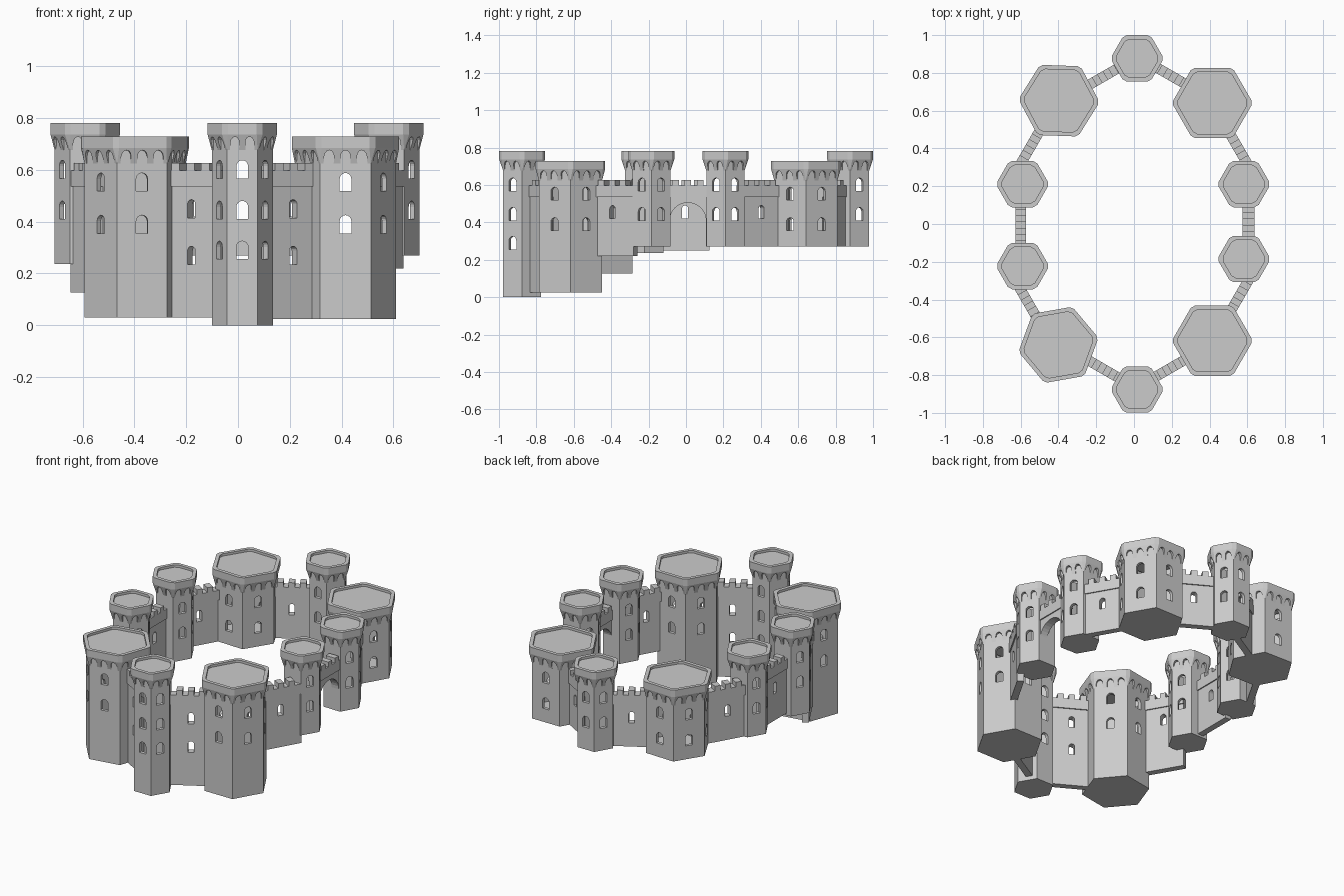
import bpy, bmesh
from math import sin, cos, pi, radians, tan
from mathutils import Vector, Matrix, Euler

if "Cube" in bpy.data.objects:
    bpy.data.objects.remove(bpy.data.objects["Cube"])

# walls: name, x, y, heading, length, base height, window mid-heights
WALLS = [
    ("front_left_wall", -0.17, -0.763, 150, 0.26, 0.03, (0.27, 0.45)),
    ("front_right_wall", 0.203, -0.757, 30, 0.26, 0.025, (0.27, 0.45)),
    ("right_front_wall", 0.557, -0.383, 60, 0.26, 0.22, (0.455,)),
    ("left_front_wall", -0.567, -0.405, 120, 0.25, 0.127, (0.455,)),
    ("right_back_wall", 0.557, 0.393, 120, 0.25, 0.27, (0.455,)),
    ("left_back_wall", -0.557, 0.393, 60, 0.25, 0.27, (0.455,)),
    ("back_left_wall", -0.166, 0.778, 30, 0.26, 0.27, (0.455,)),
    ("back_right_wall", 0.208, 0.778, 150, 0.26, 0.27, (0.455,)),
    ("left_middle_wall", -0.60, -0.005, 90, 0.26, 0.25, (0.455,)),
    ("gate_wall", 0.606, 0.01, 90, 0.26, 0.27, None),
]
LOW, MID, HIGH = 0.29, 0.445, 0.602
# towers: name, x, y, base height, large?, turn
TOWERS = [
    ("front_tower", 0.0165, -0.876, 0.0, False, 0),
    ("back_tower", 0.0165, 0.877, 0.27, False, 0),
    ("left_front_tower", -0.59, -0.223, 0.237, False, 0),
    ("right_front_tower", 0.582, -0.185, 0.27, False, 0),
    ("left_back_tower", -0.59, 0.211, 0.27, False, 0),
    ("right_back_tower", 0.582, 0.211, 0.27, False, 0),
    ("front_left_great_tower", -0.40, -0.64, 0.03, True, 10),
    ("front_right_great_tower", 0.415, -0.618, 0.024, True, 0),
    ("back_left_great_tower", -0.397, 0.653, 0.27, True, -2),
    ("back_right_great_tower", 0.415, 0.641, 0.27, True, 0),
]


def frame(cx, cy, ang):
    """Map (u along, z up, d outward) on a vertical face with normal angle ang."""
    return lambda u, z, d: Vector((cx + cos(ang) * d - sin(ang) * u,
                                   cy + sin(ang) * d + cos(ang) * u, z))


def face(bm, pts):
    return bm.faces.new([bm.verts.new(p) for p in pts])


def arch(u, w, spring, rise, n=8):
    """Arch points from left to right."""
    return [(u - w * cos(pi * i / n), spring + rise * sin(pi * i / n)) for i in range(n + 1)]


def finish(bm, name):
    bmesh.ops.remove_doubles(bm, verts=bm.verts, dist=0.0002)
    me = bpy.data.meshes.new(name)
    bm.to_mesh(me)
    bm.free()
    bpy.context.collection.objects.link(bpy.data.objects.new(name, me))


def panel(bm, P, d, half, z0, z1, mids, w, depth, h=0.07):
    """Flat panel with one column of arched window openings and their reveals."""
    def flat(pts):
        face(bm, [P(u, z, d) for u, z in pts])
    if not mids:
        flat([(-half, z0), (half, z0), (half, z1), (-half, z1)])
        return
    flat([(-half, z0), (-w, z0), (-w, z1), (-half, z1)])
    flat([(w, z0), (half, z0), (half, z1), (w, z1)])
    lower = [(-w, z0), (w, z0)]
    for m in mids:
        sill = m - h / 2
        flat(lower + [(w, sill), (-w, sill)])
        lower = arch(0, w, m + h / 2 - w, w)
        loop = [(-w, sill), (w, sill)] + lower[::-1]
        for a, b in zip(loop, loop[1:] + loop[:1]):
            face(bm, [P(*a, d), P(*b, d), P(*b, d - depth), P(*a, d - depth)])
    flat(lower + [(w, z1), (-w, z1)])


def wall_hits(p):
    """True where a curtain wall meets point p."""
    for _, x, y, ang, length, *_ in WALLS:
        t = Vector((cos(radians(ang)), sin(radians(ang))))
        r = p - Vector((x, y))
        if abs(r.dot(t)) < length / 2 + 0.03 and abs(r.cross(t)) < 0.05:
            return True
    return False


def tower(name, cx, cy, base, large, turn):
    bm = bmesh.new()
    a, over, top, n = (0.169, 0.017, 0.728, 3) if large else (0.102, 0.0205, 0.78, 2)
    zb, zs, rim, cut = top - 0.104, top - 0.043, 0.022, 0.015
    mids = (0.39, 0.553) if large else (MID, HIGH)
    if name == "front_tower":
        mids = (LOW,) + mids
    k = tan(pi / 6)
    off = lambda z: over * min(1, (z - zb) / (zs - zb))
    hw = lambda d: (a + d) * k - cut * d / over
    base_ring, rings = [], {"floor": []}
    for i in range(6):
        ang = radians(30 + 60 * i + turn)
        P = frame(cx, cy, ang)
        Q = frame(cx, cy, ang + pi / 3)
        blocked = wall_hits(P(0, 0, a).xy)
        # shaft side
        panel(bm, P, a, a * k, base, zs, () if blocked else mids, 0.0225, 0.02)
        base_ring.append(P(a * k, base, a))
        # sloping corbel arcade
        C = lambda t, z: P(t * hw(off(z)), z, a + off(z))
        outline = [(-1, zb)]
        w = 0.6 / n
        for j in range(n):
            u = -1 + (2 * j + 1) / n
            niche = [(u - w, zb)] + arch(u, w, zb + 0.028, 0.024, 6) + [(u + w, zb)]
            outline += niche
            for p, q in zip(niche, niche[1:]):
                inner = [P(t * hw(off(z)), z, a) for t, z in (p, q)]
                face(bm, [C(*q), C(*p), inner[0], inner[1]])
        outline += [(1, zb), (1, zs), (-1, zs)]
        face(bm, [C(*p) for p in outline])
        # parapet band, rim and recessed roof edge
        D, h, g = a + over, hw(over), hw(over) - rim * k
        zr = top - 0.015
        face(bm, [P(-h, zs, D), P(h, zs, D), P(h, top, D), P(-h, top, D)])
        face(bm, [P(-h, top, D), P(h, top, D), P(g, top, D - rim), P(-g, top, D - rim)])
        face(bm, [P(-g, top, D - rim), P(g, top, D - rim), P(g, zr, D - rim), P(-g, zr, D - rim)])
        rings["floor"] += [P(-g, zr, D - rim), P(g, zr, D - rim)]
        # chamfered corner
        face(bm, [P(a * k, zb, a), Q(-h, zs, D), P(h, zs, D)])
        face(bm, [P(h, zs, D), Q(-h, zs, D), Q(-h, top, D), P(h, top, D)])
        face(bm, [P(h, top, D), Q(-h, top, D), Q(-g, top, D - rim), P(g, top, D - rim)])
        face(bm, [P(g, top, D - rim), Q(-g, top, D - rim), Q(-g, zr, D - rim), P(g, zr, D - rim)])
    face(bm, rings["floor"])
    face(bm, base_ring[::-1])
    finish(bm, name)


def wall(name, cx, cy, heading, length, base, mids):
    bm = bmesh.new()
    ang, L = radians(heading), length / 2
    gate = mids is None
    th = 0.025 if gate else 0.02
    ledge, walk, tip = 0.535, 0.597, 0.627
    for s in (0, pi):
        P = frame(cx, cy, ang - pi / 2 + s)
        if gate:
            # wall face with a wide arched passage
            a = arch(0, 0.097, 0.41, 0.095, 16)
            path = [(-0.097, base)] + a + [(0.097, base)]
            face(bm, [P(u, z, th) for u, z in
                      [(-L, base)] + path + [(L, base), (L, ledge), (-L, ledge)]])
            for p, q in zip(path, path[1:]):
                face(bm, [P(*q, th), P(*p, th), P(*p, 0), P(*q, 0)])
        else:
            panel(bm, P, th, L, base, ledge, mids, 0.017, th)
        face(bm, [P(L, base, th), P(L, base, -th), P(L, ledge, -th), P(L, ledge, th)])
    if not gate:
        face(bm, [P(-L, base, th), P(-L, base, -th), P(L, base, -th), P(L, base, th)])

    # overhanging parapet and merlons
    def box(u, size, z0, z1):
        m = Matrix.LocRotScale(
            Vector((cx + cos(ang) * u, cy + sin(ang) * u, (z0 + z1) / 2)),
            Euler((0, 0, ang)), Vector((size, 2 * th + 0.014, z1 - z0)))
        bmesh.ops.create_cube(bm, size=1, matrix=m)
    box(0, length, ledge, walk)
    for u in (-0.066, 0, 0.066):
        box(u, 0.036, walk, tip)
    finish(bm, name)


for t in TOWERS:
    tower(*t)
for w in WALLS:
    wall(*w)
